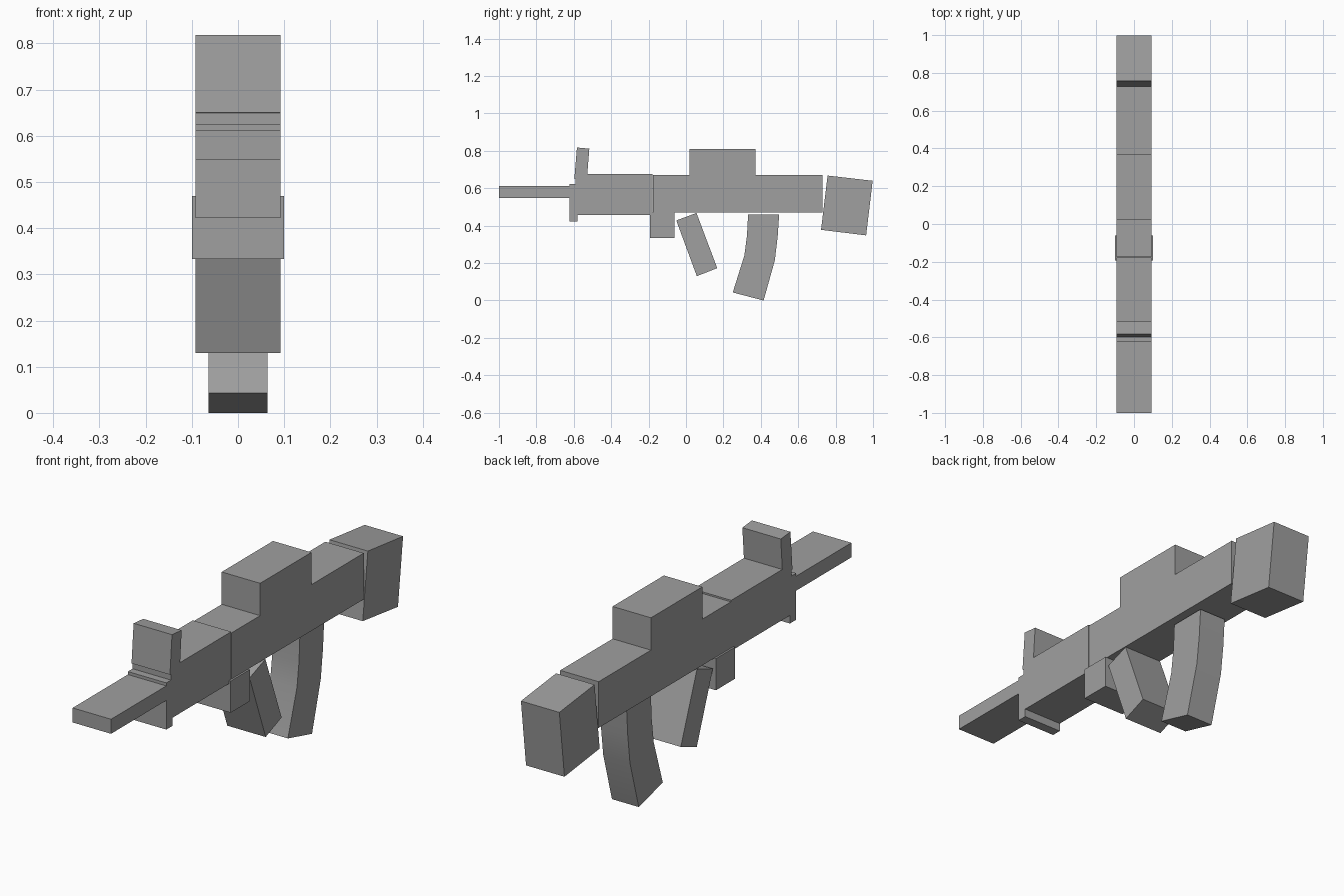
import bpy
import bmesh
import math

cube = bpy.data.objects.get("Cube")
if cube:
    bpy.data.objects.remove(cube, do_unlink=True)

grey = bpy.data.materials.new("plain grey")
grey.use_nodes = True
GREY = (0.35, 0.35, 0.35, 1)
grey.diffuse_color = GREY
grey.node_tree.nodes["Principled BSDF"].inputs["Base Color"].default_value = GREY

HALF_WIDTH = 0.092


def extrude_profile(name, outline, half=HALF_WIDTH):
    """Extrude a (y, z) side outline across x."""
    bm = bmesh.new()
    face = bm.faces.new([bm.verts.new((-half, y, z)) for y, z in outline])
    result = bmesh.ops.extrude_face_region(bm, geom=[face])
    moved = [v for v in result["geom"] if isinstance(v, bmesh.types.BMVert)]
    bmesh.ops.translate(bm, verts=moved, vec=(2 * half, 0, 0))
    bmesh.ops.recalc_face_normals(bm, faces=bm.faces)
    mesh = bpy.data.meshes.new(name)
    bm.to_mesh(mesh)
    bm.free()
    mesh.materials.append(grey)
    obj = bpy.data.objects.new(name, mesh)
    bpy.context.collection.objects.link(obj)
    return obj


def block(name, y0, y1, z0, z1, half=HALF_WIDTH):
    return extrude_profile(name, [(y0, z0), (y1, z0), (y1, z1), (y0, z1)], half)


# Straight blocks along the body
block("barrel", -1.0, -0.62, 0.548, 0.611)
block("front_plate", -0.622, -0.58, 0.422, 0.624)
block("handguard", -0.59, -0.178, 0.457, 0.676)
block("receiver", -0.176, 0.729, 0.47, 0.67)
block("top_sight", 0.02, 0.371, 0.66, 0.81)
block("grip_mount", -0.193, -0.062, 0.333, 0.47, 0.1)

# Tilted blocks
extrude_profile("front_sight", [(-0.597, 0.65), (-0.53, 0.644), (-0.517, 0.812), (-0.583, 0.818)])
extrude_profile("hand_grip", [(-0.052, 0.428), (0.058, 0.13), (0.167, 0.173), (0.056, 0.468)])
extrude_profile("stock", [(0.757, 0.668), (0.722, 0.378), (0.963, 0.348), (0.998, 0.64)])

# Curved magazine, with smooth front and back
magazine = extrude_profile("magazine", [
    (0.332, 0.46), (0.326, 0.347), (0.312, 0.24), (0.25, 0.043),
    (0.415, 0.0), (0.475, 0.215), (0.49, 0.34), (0.498, 0.46)], 0.064)
bpy.ops.object.select_all(action="DESELECT")
magazine.select_set(True)
bpy.context.view_layer.objects.active = magazine
bpy.ops.object.shade_smooth_by_angle(angle=math.radians(30))
